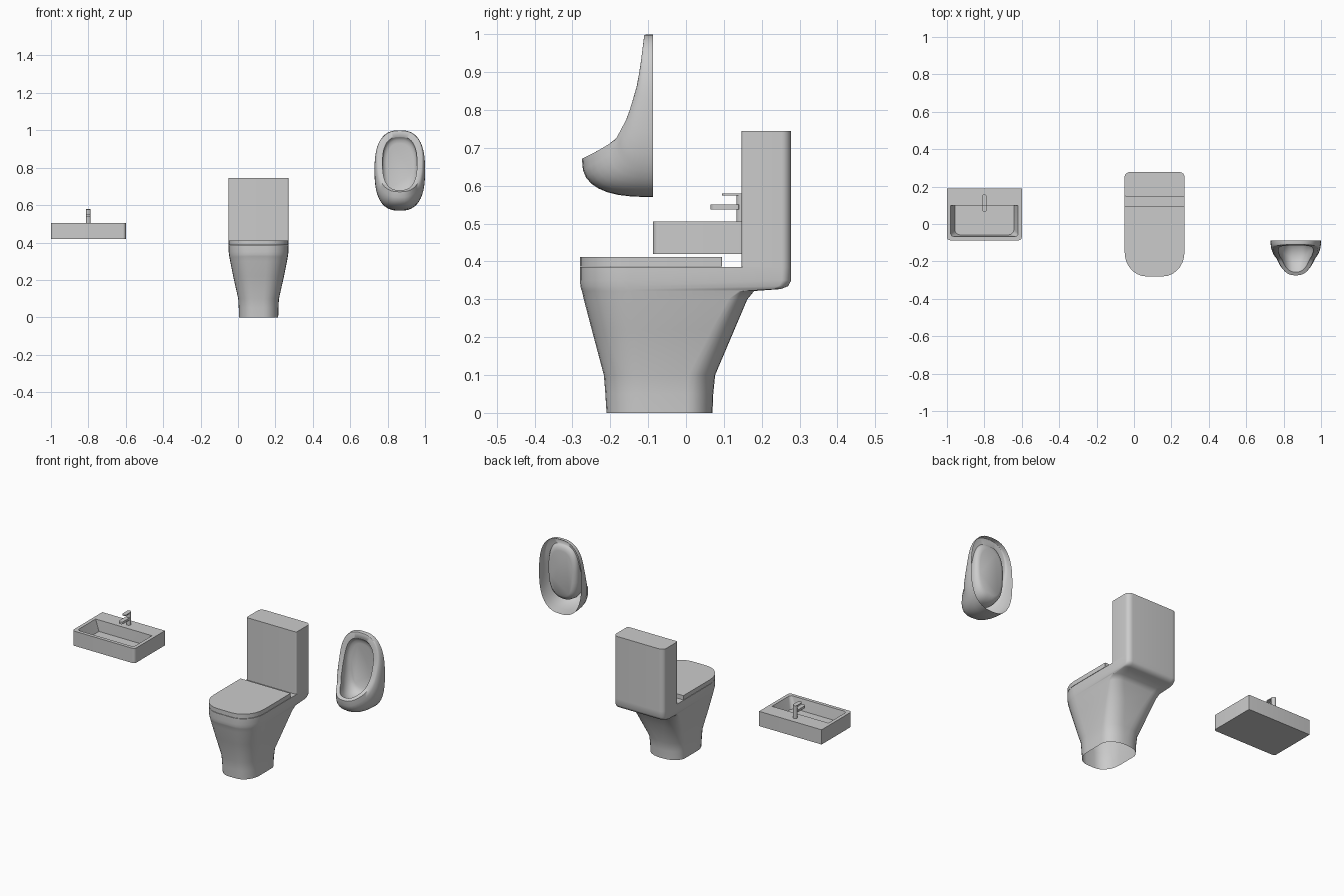
import bpy, bmesh
from math import sin, cos, pi, radians

if "Cube" in bpy.data.objects:
    bpy.data.objects.remove(bpy.data.objects["Cube"])


def loft(name, rings, cap_start=True, cap_end=True, angle=35):
    """Skin a list of equal-length closed rings into one object."""
    bm = bmesh.new()
    vr = [[bm.verts.new(p) for p in r] for r in rings]
    n = len(vr[0])
    for a, b in zip(vr, vr[1:]):
        for i in range(n):
            j = (i + 1) % n
            bm.faces.new((a[i], a[j], b[j], b[i]))
    if cap_start:
        bm.faces.new(vr[0][::-1])
    if cap_end:
        bm.faces.new(vr[-1])
    bmesh.ops.recalc_face_normals(bm, faces=bm.faces)
    me = bpy.data.meshes.new(name)
    bm.to_mesh(me)
    bm.free()
    ob = bpy.data.objects.new(name, me)
    bpy.context.collection.objects.link(ob)
    bpy.ops.object.select_all(action='DESELECT')
    ob.select_set(True)
    bpy.context.view_layer.objects.active = ob
    bpy.ops.object.shade_smooth_by_angle(angle=radians(angle))
    return ob


def slab_ring(cx, hw, yf, yb, z, front, back, seg=7):
    """Horizontal rectangle with elliptical corners; front/back = (rx, ry)."""
    pts = []
    for q, (sx, sy) in enumerate(((1, 1), (-1, 1), (-1, -1), (1, -1))):
        rx, ry = back if sy > 0 else front
        ox = cx + sx * (hw - rx)
        oy = yb - ry if sy > 0 else yf + ry
        for k in range(seg + 1):
            a = (q + k / seg) * pi / 2
            pts.append((ox + rx * cos(a), oy + ry * sin(a), z))
    return pts


def slab(name, cx, hw, yf, yb, z0, z1, front, back, bottom=True):
    return loft(name, [slab_ring(cx, hw, yf, yb, z, front, back) for z in (z0, z1)], bottom)


# Toilet pedestal and bowl, open underneath: (z, half width, front y, back y, front radii, back radii)
TX = 0.11
D, R = (0.115, 0.13), (0.03, 0.025)
body = [
    (0.000, 0.105, -0.210, 0.070, (0.080, 0.100), (0.095, 0.07)),
    (0.050, 0.106, -0.213, 0.072, (0.080, 0.100), (0.095, 0.07)),
    (0.100, 0.109, -0.217, 0.077, (0.082, 0.102), (0.090, 0.07)),
    (0.220, 0.136, -0.249, 0.128, (0.100, 0.116), (0.080, 0.06)),
    (0.300, 0.152, -0.270, 0.162, (0.110, 0.126), (0.060, 0.05)),
    (0.322, 0.156, -0.275, 0.180, (0.112, 0.128), (0.050, 0.04)),
    (0.327, 0.157, -0.277, 0.250, (0.113, 0.129), R),
    (0.335, 0.158, -0.279, 0.270, D, R),
    (0.350, 0.160, -0.280, 0.278, D, R),
    (0.385, 0.160, -0.280, 0.278, D, R),
]
loft("toilet_bowl", [slab_ring(TX, hw, yf, yb, z, f, b) for z, hw, yf, yb, f, b in body],
     cap_start=False, angle=50)

# Closed seat lid and cistern
slab("toilet_seat_lid", TX, 0.16, -0.28, 0.095, 0.387, 0.412, D, (0.003, 0.003))
slab("cistern", TX, 0.16, 0.147, 0.278, 0.385, 0.745, (0.008, 0.008), R, bottom=False)

# Wash basin: outer wall, rim and tapered recess
SX = -0.8
SMALL, CORNER = (0.002, 0.002), (0.016, 0.016)
loft("wash_basin", [
    slab_ring(SX, 0.200, -0.087, 0.190, 0.420, CORNER, SMALL),
    slab_ring(SX, 0.200, -0.087, 0.190, 0.505, CORNER, SMALL),
    slab_ring(SX, 0.180, -0.067, 0.100, 0.505, CORNER, SMALL),
    slab_ring(SX, 0.158, -0.058, 0.098, 0.440, (0.03, 0.03), SMALL),
])

# Tap: post, spout and lever with rounded ends
ROUND = (0.0125, 0.0125)
slab("tap_post", SX, 0.0125, 0.133, 0.158, 0.505, 0.574, ROUND, ROUND)
slab("tap_spout", SX, 0.0125, 0.065, 0.140, 0.537, 0.550, ROUND, SMALL)
slab("tap_lever", SX, 0.0125, 0.095, 0.158, 0.574, 0.579, ROUND, ROUND)

# Urinal: open-backed shell, sloping rim and inner cavity
UX, SEG = 0.865, 48
RIM = [(0.67, -0.277), (0.69, -0.237), (0.72, -0.187), (0.78, -0.155),
       (0.86, -0.130), (0.92, -0.120), (1.00, -0.110)]


def rim_y(z):
    z = max(RIM[0][0], min(RIM[-1][0], z))
    for (za, ya), (zb, yb) in zip(RIM, RIM[1:]):
        if z <= zb:
            return ya + (yb - ya) * (z - za) / (zb - za)
    return RIM[-1][1]


def oval(hw, cz, hh, n=2.6):
    """Superellipse outline in x, z."""
    out = []
    for i in range(SEG):
        c, s = cos(2 * pi * i / SEG), sin(2 * pi * i / SEG)
        out.append((UX + hw * abs(c) ** (2 / n) * (1 if c > 0 else -1),
                    cz + hh * abs(s) ** (2 / n) * (1 if s > 0 else -1)))
    return out


back = oval(0.135, 0.785, 0.215)
rim = oval(0.118, 0.834, 0.163)
lip = oval(0.092, 0.823, 0.143)
rings = []
for k in range(9):
    t = k / 8 * pi / 2
    u, v = sin(t) ** 0.75, 1 - max(cos(t), 0) ** 0.75
    rings.append([(bx + (rx - bx) * v, -0.087 + (rim_y(rz) + 0.087) * u, bz + (rz - bz) * v)
                  for (bx, bz), (rx, rz) in zip(back, rim)])
for hw, cz, hh, f in ((0.092, 0.823, 0.143, 0), (0.094, 0.805, 0.157, 0.25),
                      (0.093, 0.797, 0.160, 0.5), (0.086, 0.796, 0.152, 0.85),
                      (0.070, 0.800, 0.130, 1.0)):
    rings.append([(x, rim_y(lz) + (-0.097 - rim_y(lz)) * f, z)
                  for (x, z), (_, lz) in zip(oval(hw, cz, hh), lip)])
loft("urinal", rings, cap_start=False, angle=55)
